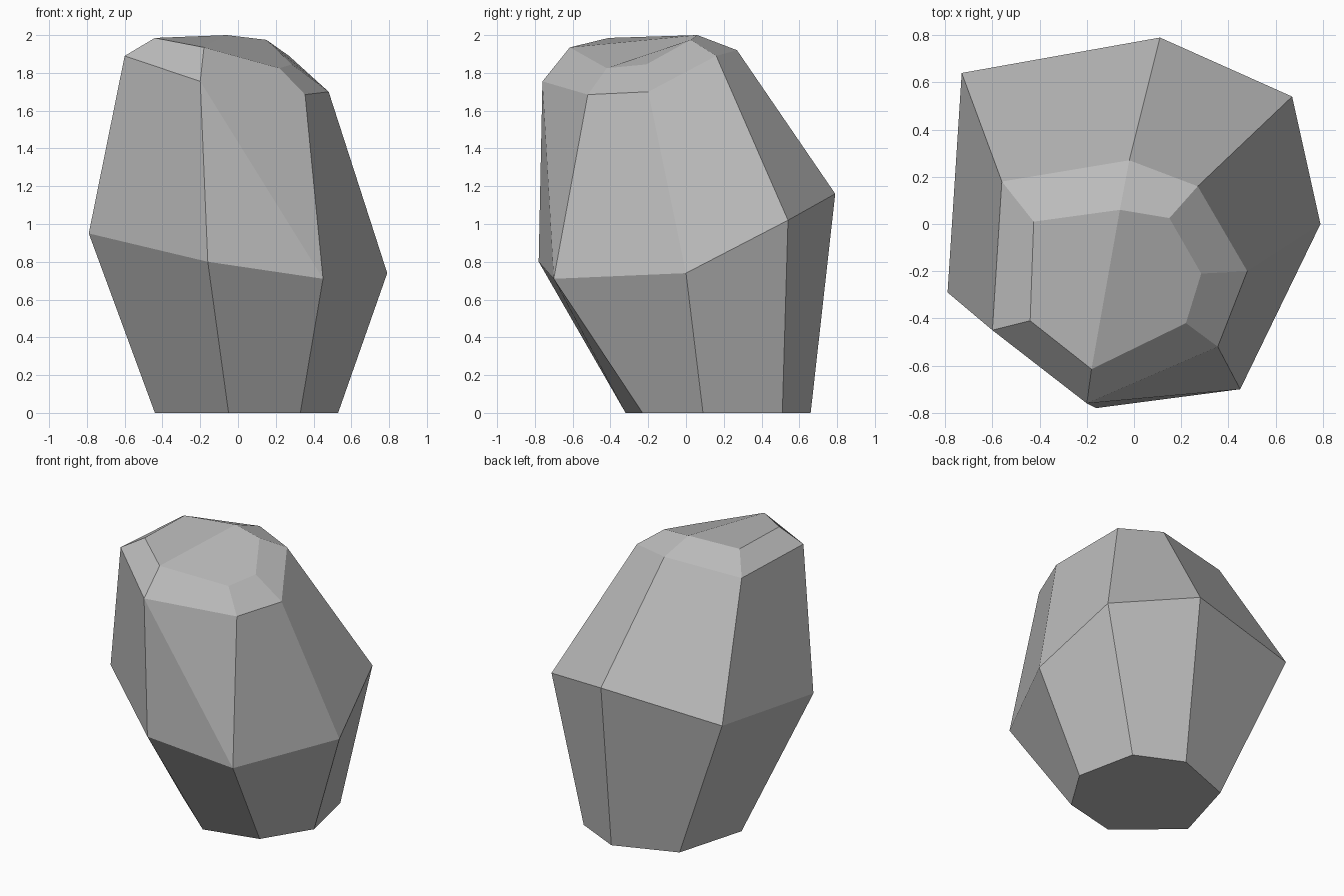
import bpy
import bmesh

# Remove the default object
default_cube = bpy.data.objects.get("Cube")
if default_cube:
    bpy.data.objects.remove(default_cube, do_unlink=True)


def make_material(name, colour):
    material = bpy.data.materials.new(name)
    material.use_nodes = True
    material.diffuse_color = colour
    shader = material.node_tree.nodes["Principled BSDF"]
    shader.inputs["Base Color"].default_value = colour
    shader.inputs["Roughness"].default_value = 0.9
    return material


# Seven-sided cross-sections, each running counter-clockwise from the -x corner
base_section = [(-.44, .01, 0), (-.05, -.32, 0), (.33, -.23, 0), (.53, .09, 0),
                (.44, .51, 0), (.12, .66, 0), (-.3, .5, 0)]
waist_section = [(-.79, -.29, .95), (-.16, -.78, .8), (.45, -.7, .71), (.79, 0, .74),
                 (.67, .54, 1.02), (.11, .79, 1.16), (-.73, .64, 1.06)]
shoulder_section = [(-.6, -.45, 1.89), (-.2, -.76, 1.755), (.355, -.52, 1.685), (.48, -.2, 1.7),
                    (.27, .16, 1.89), (-.02, .27, 1.92), (-.56, .18, 1.88)]
crown_section = [(-.44, -.41, 1.985), (-.18, -.615, 1.935), (.22, -.42, 1.825), (.285, -.21, 1.845),
                 (.15, .025, 1.975), (-.06, .06, 2), (-.425, .01, 1.985)]


def loft_sections(name, sections, material):
    """Skin neighbouring sections with flat quads and close both ends."""
    bm = bmesh.new()
    rings = [[bm.verts.new(point) for point in section] for section in sections]
    for lower, upper in zip(rings, rings[1:]):
        for i in range(len(lower)):
            j = (i + 1) % len(lower)
            bm.faces.new((lower[i], lower[j], upper[j], upper[i]))
    bm.faces.new(reversed(rings[0]))

    # The crown folds along a crease from its front corner to its back corner
    crown = rings[-1]
    bm.faces.new(crown[1:6])
    bm.faces.new(crown[5:] + crown[:2])

    # Skewed front facet breaks along its diagonal
    waist, shoulder = rings[1], rings[2]
    bmesh.utils.face_split(
        next(face for face in waist[1].link_faces
             if waist[2] in face.verts and shoulder[1] in face.verts),
        shoulder[1], waist[2])

    bmesh.ops.recalc_face_normals(bm, faces=bm.faces[:])
    mesh = bpy.data.meshes.new(name)
    bm.to_mesh(mesh)
    bm.free()
    mesh.materials.append(material)
    rock = bpy.data.objects.new(name, mesh)
    bpy.context.scene.collection.objects.link(rock)
    return rock


# Faceted boulder
stone_grey = make_material("stone grey", (.5, .5, .5, 1))
loft_sections("boulder", [base_section, waist_section, shoulder_section, crown_section], stone_grey)
